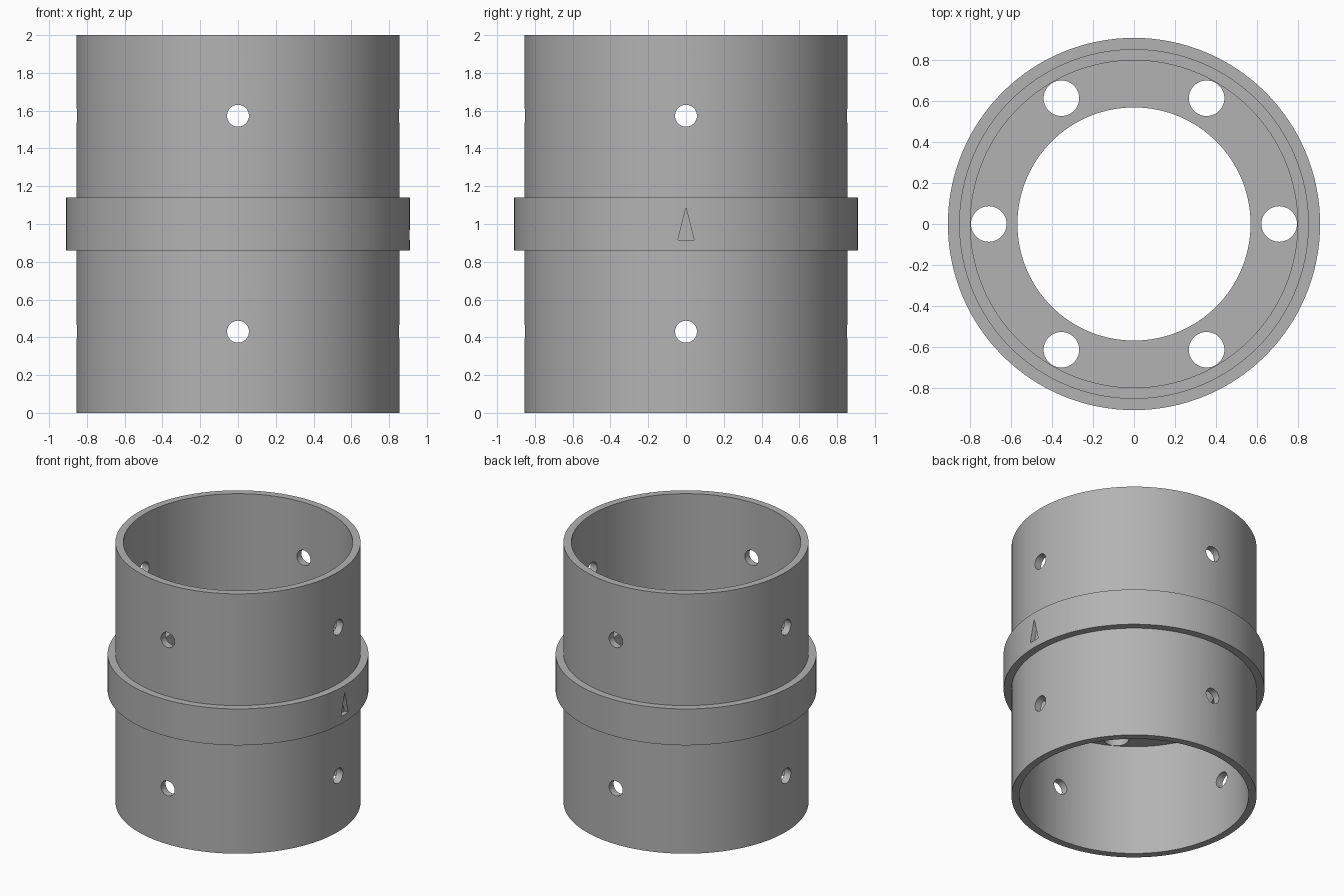
import bpy, bmesh, math
from mathutils import Matrix, Vector

if "Cube" in bpy.data.objects:
    bpy.data.objects.remove(bpy.data.objects["Cube"], do_unlink=True)

SEGMENTS = 128
WALL_IN, WALL_OUT, COLLAR_R, BORE_R = 0.80, 0.855, 0.91, 0.57
COLLAR_LOW, COLLAR_HIGH = 0.86, 1.14

grey = bpy.data.materials.new("plain_grey")
grey.use_nodes = True
colour = (0.45, 0.45, 0.45, 1)
grey.diffuse_color = colour
grey.node_tree.nodes["Principled BSDF"].inputs["Base Color"].default_value = colour


def make_object(name, bm):
    bmesh.ops.recalc_face_normals(bm, faces=bm.faces)
    mesh = bpy.data.meshes.new(name)
    bm.to_mesh(mesh)
    bm.free()
    mesh.materials.append(grey)
    obj = bpy.data.objects.new(name, mesh)
    bpy.context.collection.objects.link(obj)
    return obj


def add_cylinder(bm, radius, depth, matrix, sides=48):
    bmesh.ops.create_cone(bm, cap_ends=True, segments=sides, radius1=radius,
                          radius2=radius, depth=depth, matrix=matrix)


# Sleeve: tube wall, outer collar and inner flange as one turned profile
profile = [(WALL_IN, 0), (WALL_OUT, 0), (WALL_OUT, COLLAR_LOW),
           (COLLAR_R, COLLAR_LOW), (COLLAR_R, COLLAR_HIGH),
           (WALL_OUT, COLLAR_HIGH), (WALL_OUT, 2), (WALL_IN, 2),
           (WALL_IN, COLLAR_HIGH), (BORE_R, COLLAR_HIGH),
           (BORE_R, COLLAR_LOW), (WALL_IN, COLLAR_LOW)]
bm = bmesh.new()
rings = []
for i in range(SEGMENTS):
    a = math.tau * i / SEGMENTS
    rings.append([bm.verts.new((r * math.cos(a), r * math.sin(a), z)) for r, z in profile])
for i, ring in enumerate(rings):
    nxt = rings[(i + 1) % SEGMENTS]
    for j in range(len(profile)):
        k = (j + 1) % len(profile)
        bm.faces.new((ring[j], nxt[j], nxt[k], ring[k]))
sleeve = make_object("coupling_sleeve", bm)

# Cutters: pin holes through the wall, bolt holes through the flange
bm = bmesh.new()
for i in range(4):
    turn = Matrix.Rotation(i * math.pi / 2, 4, 'Z')
    for z in (0.43, 1.573):
        add_cylinder(bm, 0.058, 0.3, turn @ Matrix.Translation((0.83, 0, z))
                     @ Matrix.Rotation(math.pi / 2, 4, 'Y'))
for i in range(6):
    turn = Matrix.Rotation(i * math.pi / 3, 4, 'Z')
    add_cylinder(bm, 0.087, 0.5, turn @ Matrix.Translation((0.71, 0, 1.0)))

# Cutter: engraved arrow on the left of the collar, pointing up
arrow = [(-0.043, 0.916), (0.043, 0.916), (0, 1.088)]
inner = [bm.verts.new((0.875, y, z)) for y, z in arrow]
face = bm.faces.new(inner)
out = bmesh.ops.extrude_face_region(bm, geom=[face], use_keep_orig=True)
bmesh.ops.translate(bm, vec=Vector((0.1, 0, 0)),
                    verts=[v for v in out["geom"] if isinstance(v, bmesh.types.BMVert)])
cutter = make_object("hole_cutter", bm)
cutter.hide_render = True

# Cut the holes, then drop the cutter
bpy.context.view_layer.objects.active = sleeve
sleeve.select_set(True)
cut = sleeve.modifiers.new("holes", 'BOOLEAN')
cut.operation = 'DIFFERENCE'
cut.solver = 'EXACT'
cut.object = cutter
bpy.ops.object.modifier_apply(modifier=cut.name)
bpy.data.objects.remove(cutter, do_unlink=True)
bpy.ops.object.shade_smooth_by_angle(angle=math.radians(30))
